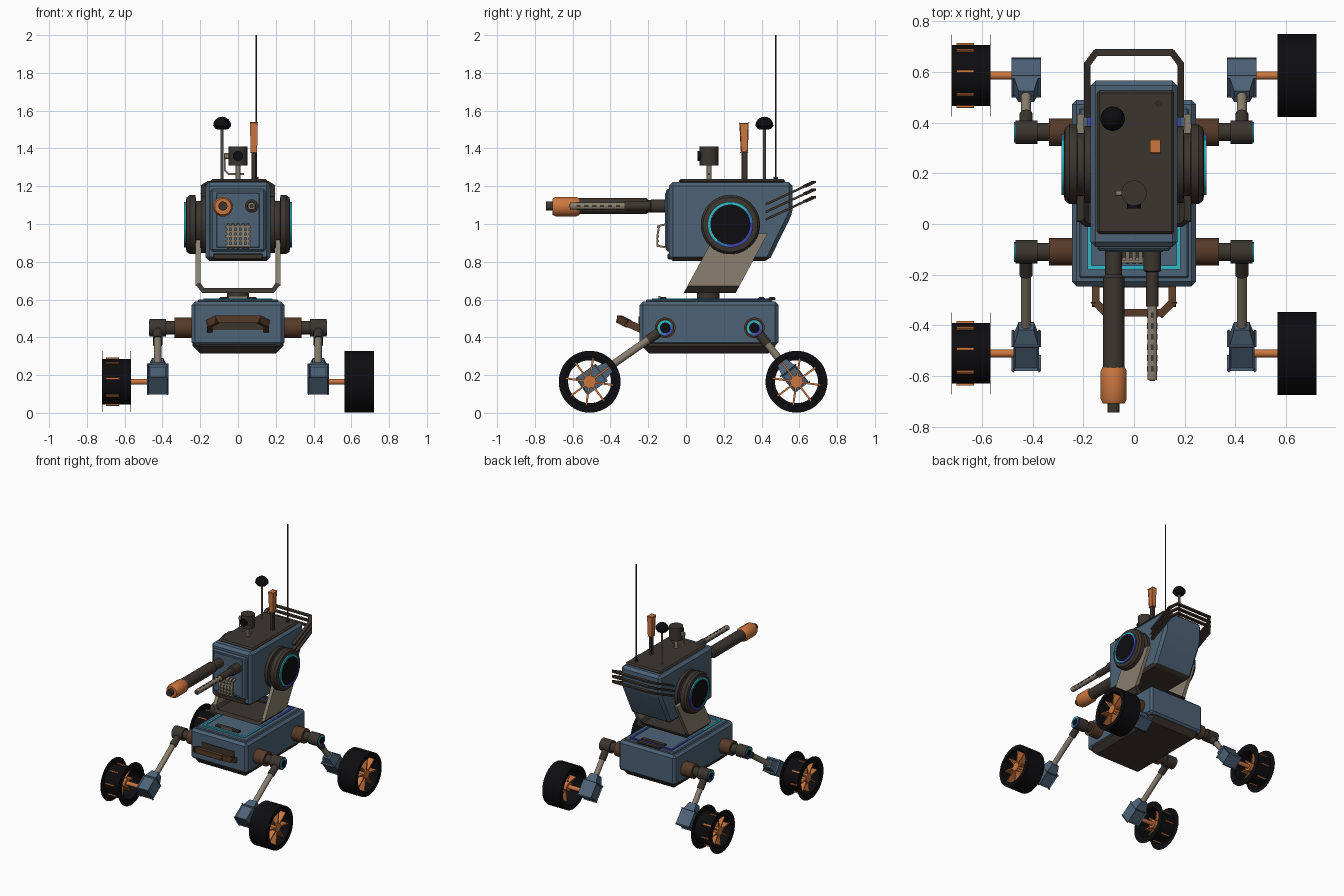
import bpy, bmesh, math
from mathutils import Vector, Matrix

cube = bpy.data.objects.get("Cube")
if cube:
    bpy.data.objects.remove(cube, do_unlink=True)

COLOURS = {
    "slate_blue": (.075, .125, .185), "dark_metal": (.046, .036, .028),
    "brown": (.095, .042, .021), "tan": (.25, .21, .155),
    "orange": (.6, .18, .05), "black": (.004, .004, .005),
    "cyan": (.03, .48, .58), "mid_blue": (.03, .17, .5), "indigo": (.05, .06, .45),
}
MATS = {}
for key, rgb in COLOURS.items():
    m = bpy.data.materials.new(key)
    m.use_nodes = True
    m.diffuse_color = (*rgb, 1)
    m.node_tree.nodes["Principled BSDF"].inputs["Base Color"].default_value = (*rgb, 1)
    MATS[key] = m
GLOW = ["cyan", "mid_blue", "indigo"]
made = []


def finish(bm, name, mats, rule=None):
    mats = [mats] if isinstance(mats, str) else mats
    bmesh.ops.recalc_face_normals(bm, faces=bm.faces)
    bm.normal_update()
    if rule:
        for f in bm.faces:
            f.material_index = rule(f)
    me = bpy.data.meshes.new(name)
    bm.to_mesh(me)
    bm.free()
    for k in mats:
        me.materials.append(MATS[k])
    ob = bpy.data.objects.new(name, me)
    bpy.context.collection.objects.link(ob)
    made.append(ob)
    return ob


def bevel(bm, width):
    if width:
        bmesh.ops.bevel(bm, geom=bm.edges[:], offset=width, segments=1,
                        affect='EDGES', clamp_overlap=True)


def box(name, c, size, mat, bev=0, rule=None):
    bm = bmesh.new()
    bmesh.ops.create_cube(bm, size=1, matrix=Matrix.Translation(c) @ Matrix.Diagonal((*size, 1)))
    bevel(bm, bev)
    return finish(bm, name, mat, rule)


def beam(name, p, q, w, h, mat, taper=1, bev=0):
    """Bar from p to q: w sideways, h upright, scaled by taper at q."""
    p, q = Vector(p), Vector(q)
    d = (q - p).normalized()
    side = d.cross(Vector((0, 1, 0) if abs(d.z) > .99 else (0, 0, 1))).normalized()
    rot = Matrix((side, side.cross(d), d)).transposed()
    bm = bmesh.new()
    bmesh.ops.create_cube(bm, size=1)
    for v in bm.verts:
        k = taper if v.co.z > 0 else 1
        v.co = (p + q) / 2 + rot @ Vector((v.co.x * w * k, v.co.y * h * k, v.co.z * (q - p).length))
    bevel(bm, bev)
    return finish(bm, name, mat)


def bar_path(name, pts, w, h, mat):
    for i, (a, b) in enumerate(zip(pts, pts[1:])):
        a, b = Vector(a), Vector(b)
        e = (b - a).normalized() * min(w, h) * .3
        beam(f"{name}_{i + 1}", a - e, b + e, w, h, mat)


def lathe(name, o, d, prof, mat, seg=24, closed=False, rule=None):
    """Turn a profile of (radius, distance) about the axis d through o."""
    rot = Vector(d).to_track_quat('Z', 'Y')
    bm = bmesh.new()
    rows = []
    for r, a in prof:
        rows.append([bm.verts.new(Vector(o) + rot @ Vector((
            r * math.cos(t), r * math.sin(t), a)))
            for t in [2 * math.pi * (i + .5) / seg for i in range(seg)]])
    pairs = list(zip(rows, rows[1:])) + ([(rows[-1], rows[0])] if closed else [])
    for A, B in pairs:
        for i in range(seg):
            j = (i + 1) % seg
            bm.faces.new((A[i], A[j], B[j], B[i]))
    bmesh.ops.remove_doubles(bm, verts=bm.verts, dist=1e-5)
    return finish(bm, name, mat, rule)


def rod(name, p, q, r, mat, r2=None, seg=16):
    n = (Vector(q) - Vector(p)).length
    r2 = r if r2 is None else r2
    return lathe(name, p, Vector(q) - Vector(p), [(0, 0), (r, 0), (r2, n), (0, n)], mat, seg)


def prism(name, pts, axis, lo, hi, mat, bev=0, rule=None, shear=0):
    """Extrude a (y,z) outline along x, or an (x,z) outline along y, leaning back by shear."""
    bm = bmesh.new()
    ends = [[bm.verts.new((t, a, b) if axis == 'x' else (a, t + shear * (b - .635), b))
             for a, b in pts] for t in (lo, hi)]
    for e in ends:
        bm.faces.new(e)
    for i in range(len(pts)):
        j = (i + 1) % len(pts)
        bm.faces.new((ends[0][i], ends[0][j], ends[1][j], ends[1][i]))
    bevel(bm, bev)
    return finish(bm, name, mat, rule)


def glow_ring(name, c, s, r0, r1, depth):
    def rule(f):
        m = f.calc_center_median() - Vector(c)
        t = m.y - m.z
        return 0 if t < .2 * r1 else 1 if t < .9 * r1 else 2
    lathe(name, c, (s, 0, 0), [(r0, 0), (r1, 0), (r1, depth), (r0, depth)], GLOW, 32, True, rule)


# Lower hull
box("hull_base", (0, .12, .37), (.48, .71, .11), "dark_metal", .04)
box("hull", (0, .122, .472), (.49, .735, .235), "slate_blue", .018)
box("hull_deck", (0, .122, .59), (.43, .67, .02), "slate_blue", .006)
box("front_light_strip", (0, -.172, .602), (.365, .016, .008), "cyan")
box("rear_light_strip", (0, .428, .602), (.365, .016, .008), "indigo")
for s in (1, -1):
    for i, k in enumerate(GLOW):
        box(f"side_light_strip_{i + 1}", (s * .175, -.08 + .2 * i + .008, .602), (.015, .2, .008), k)
for y in (-.12, .40, .455):
    box("deck_vent", (0, y, .605), (.2, .035, .015), "dark_metal", .004)
box("front_deck_latch", (0, -.14, .612), (.1, .012, .012), "tan")
bar_path("front_handle", [(-.15, -.23, .44), (-.15, -.31, .475), (-.11, -.35, .495),
                          (.11, -.35, .495), (.15, -.31, .475), (.15, -.23, .44)], .03, .04, "brown")
box("front_handle_recess", (0, -.245, .475), (.28, .012, .07), "dark_metal")

# Legs and wheels
Z = .165
for s in (1, -1):
    for end, py, wy in (("front", -.11, -.51), ("rear", .362, .585)):
        tag = f"{end}_{'left' if s > 0 else 'right'}"
        hip, axle = Vector((s * .425, py, .45)), Vector((s * .425, wy, Z + .005))
        rod(tag + "_hip_shaft", (s * .2, py, .45), (s * .335, py, .45), .055, "brown", seg=20)
        rod(tag + "_hip_collar", (s * .33, py, .45), (s * .39, py, .45), .036, "dark_metal")
        rod(tag + "_hip_joint", (s * .38, py, .45), (s * .468, py, .45), .047, "dark_metal", seg=20)
        rod(tag + "_hip_cap", (s * .46, py, .45), (s * .47, py, .45), .03, "black")
        glow_ring(tag + "_hip_light", (s * .464, py, .45), s, .028, .04, .008)
        d = (axle - hip).normalized()
        rod(tag + "_arm_sleeve", hip, hip + d * .11, .026, "dark_metal")
        rod(tag + "_arm", hip, axle - d * .08, .02, "tan")
        beam(tag + "_knuckle", axle + d * .046, axle - d * .07, .1, .094, "slate_blue", bev=.008)
        beam(tag + "_knuckle_taper", axle - d * .065, axle - d * .132, .097, .09, "slate_blue", .62)
        c = Vector((0, wy, Z))
        X = Vector((s, 0, 0))
        rod(tag + "_axle", c + X * .45, c + X * .6, .016, "orange")
        rod(tag + "_wheel_hub", c + X * .6, c + X * .705, .034, "orange", seg=12)
        if s > 0:
            lathe(tag + "_tyre", c, X, [(.13, .565), (.164, .565), (.164, .72), (.13, .72)],
                  "black", 40, True)
        else:
            lathe(tag + "_wheel_drum", c, X, [(.114, .568), (.12, .568), (.12, .72), (.114, .72)],
                  "black", 40, True)
            for a in (.566, .718):
                lathe(tag + "_wheel_flange", c, X, [(.116, a), (.162, a), (.162, a + .002),
                                                    (.116, a + .002)], "black", 40, True)
        for i in range(8):
            t = math.radians(8 + 45 * i)
            u = Vector((0, math.sin(t), math.cos(t)))
            hub = c + X * .665
            n = u.cross(X) * .005
            bm = bmesh.new()
            for x in (-.035, .035):
                for r in (.025, .128):
                    for k in (-1, 1):
                        bm.verts.new(hub + X * x + u * r + n * k)
            bmesh.ops.convex_hull(bm, input=bm.verts[:])
            finish(bm, tag + "_wheel_spoke", "orange")

# Neck and yoke
rod("neck", (0, .118, .59), (0, .118, .65), .06, "dark_metal", seg=24)
half = [(.19, .635), (.225, .68), (.2, .69), (.18, .66)]
prism("yoke_base", half + [(-x, z) for x, z in reversed(half)], 'y', -.012, .263, "dark_metal", shear=.54)
for s in (1, -1):
    prism("yoke_arm", [(s * .198, .672), (s * .225, .672), (s * .225, .95), (s * .198, .95)],
          'y', -.012, .263, "tan", shear=.54)

# Head
prism("head", [(-.09, .805), (-.09, 1.222), (.565, 1.222), (.565, 1.06), (.44, .805)], 'x', -.172, .172,
      ["slate_blue", "dark_metal"], .02, lambda f: int(f.normal.z < -.6))
box("head_roof", (.006, .243, 1.226), (.305, .565, .022), "dark_metal", .01)
box("front_panel", (0, -.092, 1.02), (.29, .03, .33), "slate_blue", .01)
box("front_panel_inset", (0, -.104, 1.02), (.23, .012, .29), "slate_blue", .003)
box("chin_plate", (0, -.087, .828), (.26, .02, .03), "dark_metal", .004)

# Front grille
for i in range(5):
    x = -.052 + .026 * i
    bar_path("grille_upright", [(x, -.1, 1.0), (x, -.142, .99), (x, -.152, .935),
                                (x, -.152, .885), (x, -.1, .875)], .015, .01, "tan")
    box("grille_crossbar", (0, -.148, .885 + .025 * i), (.13, .01, .013), "tan")

# Side pods
for s in (1, -1):
    c = (0, .235, .997)
    lathe("side_pod", c, (s, 0, 0), [(0, .15), (.135, .16), (.152, .172), (.152, .195), (.125, .197),
          (.125, .222), (.157, .225), (.157, .255), (.145, .272), (.125, .276), (0, .276)], "dark_metal", 36)
    rod("pod_lens", (s * .27, *c[1:]), (s * .281, *c[1:]), .108, "black", seg=36)
    glow_ring("pod_light", (s * .272, *c[1:]), s, .106, .121, .013)

# Rear rails
for i in range(3):
    z = 1.025 + .04 * i
    half = [(.184, .425, z), (.184, .63, z + .095), (.15, .676, z + .117)]
    bar_path("rear_rail", half + [(-x, y, zz) for x, y, zz in reversed(half)], .026, .012, "dark_metal")

# Main cannon and second gun
F = (0, -1, 0)
lathe("cannon_barrel", (-.08, 0, 1.095), F, [(0, .06), (.034, .06), (.034, .2), (.043, .21), (.043, .58),
                                            (0, .58)], "dark_metal", 16)
lathe("cannon_muzzle", (-.08, 0, 1.092), F, [(0, .565), (.046, .565), (.053, .58), (.053, .69), (.044, .708),
                                            (0, .708)], "orange", 12)
rod("cannon_tip", (-.08, -.7, 1.095), (-.08, -.742, 1.095), .024, "dark_metal")
lathe("gun_body", (.072, 0, 1.095), F, [(0, .08), (.036, .08), (.036, .185), (.025, .19), (.025, .325),
                                       (0, .325)], "dark_metal", 16)
rod("gun_barrel", (.072, -.32, 1.095), (.072, -.615, 1.095), .02, "tan", seg=12)
rod("gun_bore", (.072, -.61, 1.095), (.072, -.618, 1.095), .012, "dark_metal", seg=12)
for i in range(6):
    box("gun_vent", (.072, -.36 - .042 * i, 1.095), (.01, .022, .0415), "dark_metal")
    box("gun_side_vent", (.072, -.36 - .042 * i, 1.095), (.0415, .022, .01), "dark_metal")

# Roof camera
rod("camera_stem", (0, .122, 1.23), (0, .122, 1.32), .014, "tan", seg=12)
rod("camera_body", (0, .122, 1.31), (0, .122, 1.41), .05, "dark_metal", seg=24)
rod("camera_lens", (0, .09, 1.36), (0, .062, 1.36), .028, "black")
box("camera_bracket", (-.06, .122, 1.36), (.03, .025, .03), "tan", .004)
bar_path("camera_cable", [(-.07, .122, 1.36), (-.07, .122, 1.285), (-.05, .122, 1.265), (.03, .122, 1.265)],
         .009, .009, "tan")

# Dome sensor, beacon and aerial
rod("dome_pole", (-.084, .415, 1.23), (-.084, .415, 1.51), .008, "tan", seg=10)
dome = [(.048 * math.cos(a), .048 * math.sin(a)) for a in [math.pi / 2 * i / 6 for i in range(7)]]
lathe("dome_sensor", (-.084, .415, 1.52), (0, 0, 1), [(0, -.02), (.034, -.018)] + dome, "black", 24)
box("beacon_base", (.084, .31, 1.305), (.024, .032, .16), "dark_metal", .003)
beam("beacon", (.084, .309, 1.38), (.084, .307, 1.535), .026, .038, "orange", 1.3, .004)
rod("aerial", (.097, .475, 1.22), (.097, .475, 2.0), .005, "dark_metal", seg=8)
rod("aerial_foot", (.097, .475, 1.23), (.097, .475, 1.25), .012, "dark_metal", seg=10)

bpy.ops.object.select_all(action='DESELECT')
for ob in made:
    ob.select_set(True)
bpy.context.view_layer.objects.active = made[0]
bpy.ops.object.shade_smooth_by_angle(angle=math.radians(30))
